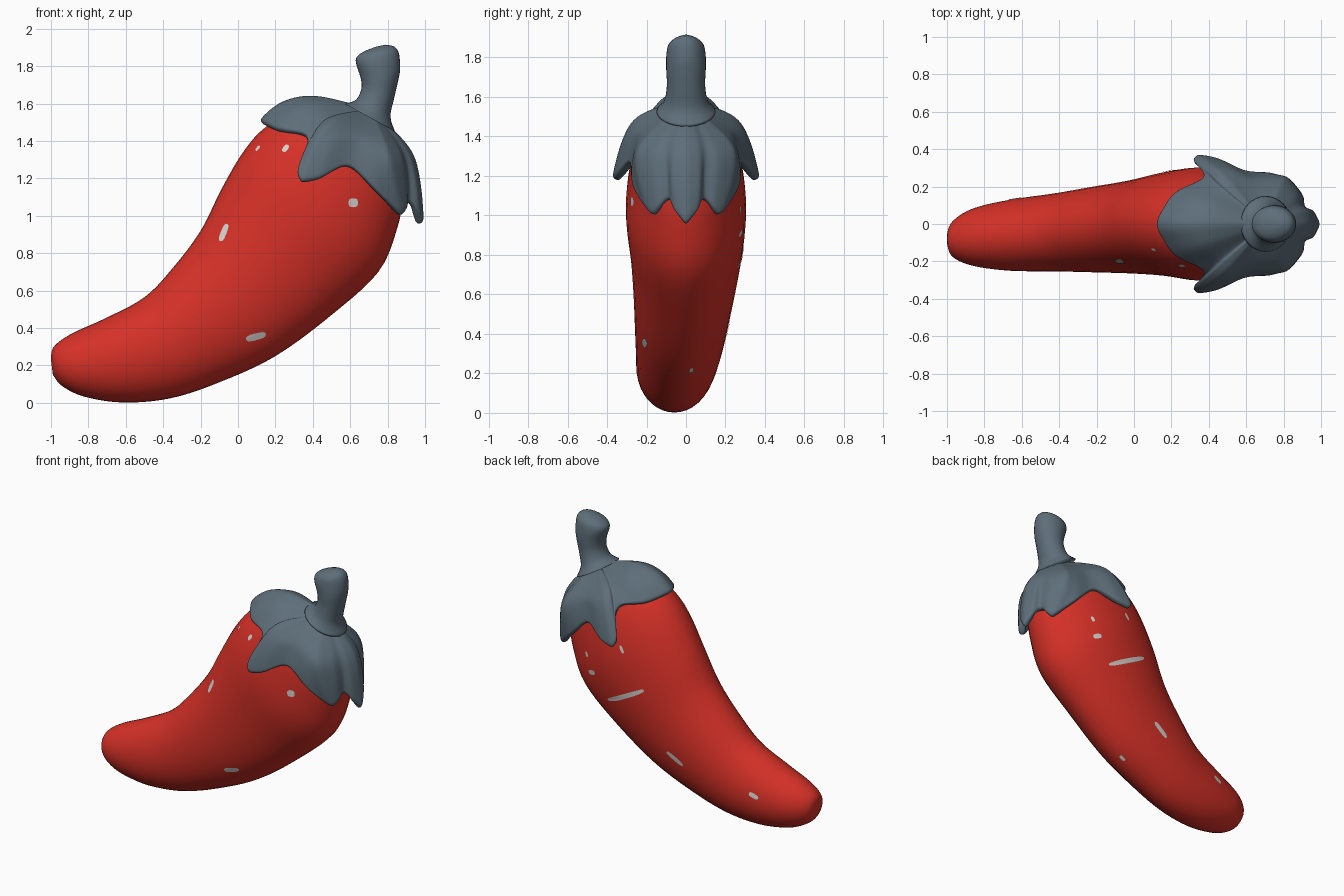
import bpy, bmesh, math
from mathutils import Vector
from mathutils.bvhtree import BVHTree

if "Cube" in bpy.data.objects:
    bpy.data.objects.remove(bpy.data.objects["Cube"])


def material(name, rgb):
    m = bpy.data.materials.new(name)
    m.diffuse_color = (*rgb, 1)
    m.use_nodes = True
    m.node_tree.nodes["Principled BSDF"].inputs["Base Color"].default_value = m.diffuse_color
    return m


RED = material("pepper red", (0.66, 0.03, 0.02))
SLATE = material("slate green", (0.11, 0.155, 0.19))
PALE = material("pale grey", (0.66, 0.63, 0.61))


def finish(bm, name, mat):
    me = bpy.data.meshes.new(name)
    bm.to_mesh(me)
    ob = bpy.data.objects.new(name, me)
    bpy.context.collection.objects.link(ob)
    me.materials.append(mat)
    for p in me.polygons:
        p.use_smooth = True
    return ob


def spline(rows, steps):
    """Catmull-Rom through rows of numbers."""
    rows = [Vector(r) for r in rows]
    out = []
    for i in range(len(rows) - 1):
        a, b, c, d = (rows[max(i - 1, 0)], rows[i], rows[i + 1],
                      rows[min(i + 2, len(rows) - 1)])
        for k in range(steps):
            t = k / steps
            out.append(0.5 * (2 * b + (c - a) * t + (2 * a - 5 * b + 4 * c - d) * t * t
                              + (3 * b - a - 3 * c + d) * t ** 3))
    return out + [rows[-1]]


def loft(sections, steps=5, seg=40):
    """Sections: upper x, z, lower x, z, centre y, half width."""
    bm = bmesh.new()
    rings = []
    for ux, uz, lx, lz, yc, hw in spline(sections, steps):
        c = Vector(((ux + lx) / 2, yc, (uz + lz) / 2))
        u = Vector(((ux - lx) / 2, 0, (uz - lz) / 2))
        rings.append([bm.verts.new(c + u * math.cos(t) + Vector((0, hw * math.sin(t), 0)))
                      for t in (2 * math.pi * j / seg for j in range(seg))])
    for a, b in zip(rings, rings[1:]):
        for j in range(seg):
            k = (j + 1) % seg
            bm.faces.new((a[j], a[k], b[k], b[j]))
    bm.faces.new(rings[0])
    bm.faces.new(rings[-1])
    bmesh.ops.recalc_face_normals(bm, faces=bm.faces)
    return bm


# Curved pepper body
body = loft([
    (-1.0, .23, -.99, .15, -.08, .04),
    (-.985, .30, -.94, .09, -.08, .10),
    (-.89, .37, -.82, .033, -.07, .155),
    (-.71, .452, -.61, .002, -.06, .19),
    (-.50, .565, -.36, .025, -.045, .208),
    (-.35, .72, -.10, .11, -.03, .228),
    (-.20, .92, .20, .25, -.015, .25),
    (-.09, 1.14, .50, .47, 0, .28),
    (.02, 1.33, .75, .70, 0, .305),
    (.13, 1.46, .85, .93, 0, .29),
    (.27, 1.54, .88, 1.12, 0, .255),
    (.42, 1.54, .83, 1.28, 0, .19),
    (.55, 1.48, .72, 1.38, 0, .10)])
surface = BVHTree.FromBMesh(body)
finish(body, "pepper_body", RED)

# Stem with a blunt bent end
finish(loft([
    (.57, 1.60, .84, 1.45, 0, .15),
    (.63, 1.62, .815, 1.53, 0, .112),
    (.66, 1.68, .835, 1.63, 0, .097),
    (.655, 1.74, .858, 1.73, 0, .10),
    (.63, 1.82, .867, 1.79, 0, .10),
    (.64, 1.855, .86, 1.87, 0, .09),
    (.68, 1.882, .835, 1.905, 0, .06),
    (.74, 1.905, .79, 1.915, 0, .02)], 4, 32), "stem", SLATE)

# Leafy cap: ribs run from the stem to the rim, one half only
ribs = [
    ((.42, 0, 1.65), (.22, 0, 1.62), (.095, 0, 1.52)),            # left leaf
    ((.42, .10, 1.61), (.28, .15, 1.55), (.20, .175, 1.465)),
    ((.50, .16, 1.53), (.43, .22, 1.48), (.39, .255, 1.44)),      # notch
    ((.48, .20, 1.53), (.38, .29, 1.40), (.305, .35, 1.23)),
    ((.50, .24, 1.51), (.40, .33, 1.37), (.335, .38, 1.18)),      # side leaf
    ((.55, .25, 1.47), (.49, .325, 1.35), (.44, .36, 1.195)),
    ((.65, .21, 1.45), (.62, .26, 1.36), (.59, .285, 1.285)),     # notch
    ((.75, .22, 1.40), (.73, .275, 1.26), (.74, .275, 1.13)),
    ((.80, .23, 1.37), (.83, .25, 1.20), (.88, .18, .99)),        # rear leaf
    ((.86, .15, 1.36), (.90, .16, 1.20), (.91, .14, 1.03)),
    ((.87, .095, 1.37), (.91, .09, 1.20), (.91, .09, 1.09)),      # notch
    ((.90, .06, 1.37), (.955, .075, 1.18), (.965, .065, 1.02)),
    ((.92, 0, 1.37), (.98, 0, 1.18), (1.0, 0, .945))]             # right leaf
ribs = [[Vector(p) for p in r] for r in ribs]
mirrored = [[Vector((p.x, -p.y, p.z)) for p in r] for r in ribs[-2:0:-1]]
loop = ribs + mirrored
hub = Vector((.71, 0, 1.57))
lines = []
for a, b in zip(loop, loop[1:] + loop[:1]):
    for t in (0, .5):
        lines.append(spline([hub] + [p.lerp(q, t) for p, q in zip(a, b)], 3))
bm = bmesh.new()
centre = bm.verts.new(hub)
grid = [[bm.verts.new(p) for p in line[1:]] for line in lines]
for a, b in zip(grid, grid[1:] + grid[:1]):
    bm.faces.new((centre, a[0], b[0]))
    for k in range(len(a) - 1):
        bm.faces.new((a[k], a[k + 1], b[k + 1], b[k]))
bm.normal_update()
core = Vector((.5, 0, 1.2))
if sum(f.normal.dot(f.calc_center_median() - core) for f in bm.faces) < 0:
    bmesh.ops.reverse_faces(bm, faces=bm.faces)
cap = finish(bm, "leaf_cap", SLATE)
solid = cap.modifiers.new("thickness", 'SOLIDIFY')
solid.thickness = .05
solid.offset = -1
sub = cap.modifiers.new("smooth", 'SUBSURF')
sub.levels = sub.render_levels = 2


# Pale flecks wrapped onto the skin: side, x, z, half length, half width, slope
def fleck(i, side, x, z, length, width, slope):
    if side:
        hit, n = surface.ray_cast(Vector((x, side * 2, z)), Vector((0, -side, 0)))[:2]
    else:
        hit, n = surface.find_nearest(Vector((x, .03, z)))[:2]
    a = math.radians(slope)
    d = Vector((math.cos(a), 0, math.sin(a)))
    d = (d - n * d.dot(n)).normalized()
    e = n.cross(d)

    def snap(p):
        q, m = surface.find_nearest(p)[:2]
        return bm.verts.new(q + m * .004)
    bm = bmesh.new()
    mid = snap(hit)
    prev = None
    for r in (.35, .7, 1):
        ring = []
        for k in range(20):
            c, s = math.cos(k * math.pi / 10), math.sin(k * math.pi / 10)
            c, s = (math.copysign(abs(v) ** .7, v) for v in (c, s))
            ring.append(snap(hit + d * (length * r * c) + e * (width * r * s)))
        for k in range(20):
            j = (k + 1) % 20
            bm.faces.new((prev[k], ring[k], ring[j], prev[j]) if prev
                         else (mid, ring[k], ring[j]))
        prev = ring
    bm.normal_update()
    if sum(f.normal.dot(n) for f in bm.faces) < 0:
        bmesh.ops.reverse_faces(bm, faces=bm.faces)
    finish(bm, f"fleck_{i}", PALE)


for i, f in enumerate([
        (-1, .107, 1.36, .016, .011, 50), (-1, .255, 1.36, .022, .015, 60),
        (-1, .615, 1.07, .026, .024, 0), (-1, -.075, .91, .05, .018, 72),
        (-1, .095, .355, .055, .02, 10),
        (1, .295, .81, .175, .017, -28), (1, .60, 1.03, .02, .012, 60),
        (1, .56, .91, .032, .017, -20), (1, .31, 1.149, .028, .011, 60),
        (1, -.06, .427, .07, .017, 33), (1, -.635, .28, .036, .016, 20),
        (0, .13, .21, .025, .012, 30)]):
    fleck(i, *f)
